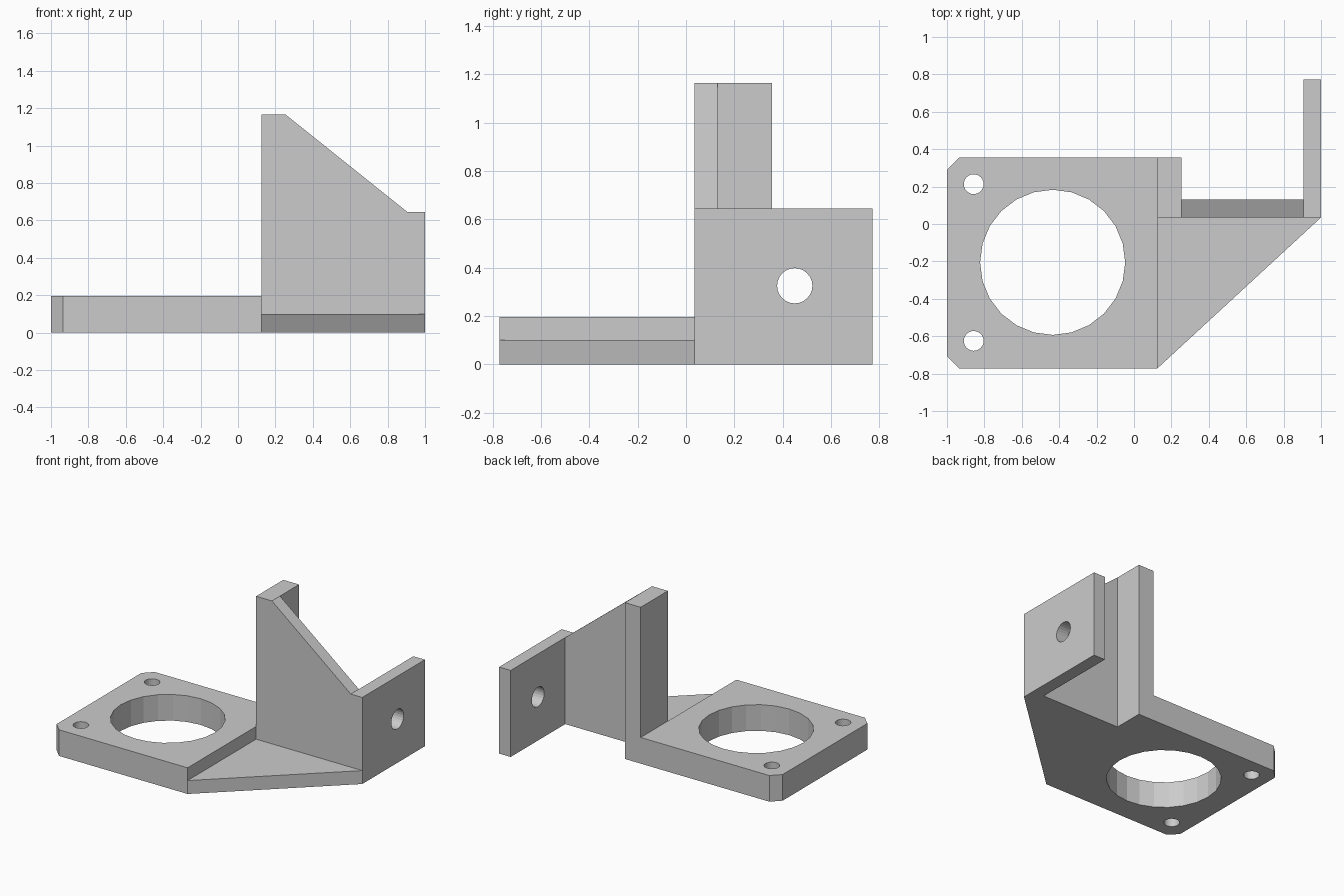
import bpy
import bmesh
import math
from mathutils import Matrix, Vector

default = bpy.data.objects.get("Cube")
if default:
    bpy.data.objects.remove(default, do_unlink=True)

grey = bpy.data.materials.new("plain grey")
grey.use_nodes = True
grey.diffuse_color = (0.6, 0.6, 0.6, 1)
grey.node_tree.nodes["Principled BSDF"].inputs["Base Color"].default_value = (0.6, 0.6, 0.6, 1)

# Shared limits of the bracket
LEFT, RIGHT = -1.0, 1.0
FRONT, BACK = -0.772, 0.772
STEP_X = 0.125        # where the thick plate meets the upright wall
WALL_Y = 0.035        # front face of the upright wall
PLATE_BACK = 0.355
THICK = 0.095


def finish(name, bm):
    bmesh.ops.recalc_face_normals(bm, faces=bm.faces)
    mesh = bpy.data.meshes.new(name)
    bm.to_mesh(mesh)
    bm.free()
    mesh.materials.append(grey)
    obj = bpy.data.objects.new(name, mesh)
    bpy.context.collection.objects.link(obj)
    return obj


def prism(name, points, start, end, axis="Z"):
    """Extrude an outline along Z (points are x, y) or Y (points are x, z)."""
    bm = bmesh.new()
    verts = [bm.verts.new((a, b, start) if axis == "Z" else (a, start, b)) for a, b in points]
    face = bm.faces.new(verts)
    new = bmesh.ops.extrude_face_region(bm, geom=[face])["geom"]
    length = end - start
    offset = Vector((0, 0, length)) if axis == "Z" else Vector((0, length, 0))
    bmesh.ops.translate(bm, vec=offset, verts=[v for v in new if isinstance(v, bmesh.types.BMVert)])
    return finish(name, bm)


def block(name, x0, x1, y0, y1, height):
    return prism(name, [(x0, y0), (x1, y0), (x1, y1), (x0, y1)], 0, height)


def drill(name, centre, radius, sides, along_x=False):
    bm = bmesh.new()
    turn = Matrix.Rotation(math.radians(90), 4, "Y") if along_x else Matrix()
    spin = Matrix.Rotation(math.radians(90), 4, "Z")
    bmesh.ops.create_cone(bm, cap_ends=True, segments=sides, radius1=radius, radius2=radius,
                          depth=0.6, matrix=Matrix.Translation(centre) @ turn @ spin)
    return finish(name, bm)


def combine(target, tool, operation):
    mod = target.modifiers.new(tool.name, "BOOLEAN")
    mod.operation = operation
    mod.solver = "EXACT"
    mod.object = tool
    bpy.context.view_layer.objects.active = target
    bpy.ops.object.modifier_apply(modifier=mod.name)
    bpy.data.objects.remove(tool, do_unlink=True)


# Thick base plate with two clipped corners
c = 0.065
bracket = prism("mounting_bracket", [
    (LEFT + c, FRONT), (STEP_X, FRONT), (STEP_X, PLATE_BACK),
    (LEFT + c, PLATE_BACK), (LEFT, PLATE_BACK - c), (LEFT, FRONT + c)], 0, 0.195)

# Upright post, sloped wall, end tab and thin floor brace
parts = [
    block("upright_post", STEP_X, 0.255, WALL_Y, PLATE_BACK, 1.165),
    prism("sloped_wall", [(STEP_X, 0), (RIGHT, 0), (RIGHT, 0.645), (0.905, 0.645),
                          (0.255, 1.165), (STEP_X, 1.165)], WALL_Y, WALL_Y + THICK, "Y"),
    block("end_tab", 0.905, RIGHT, WALL_Y, BACK, 0.645),
    prism("floor_brace", [(STEP_X, FRONT), (RIGHT, WALL_Y), (STEP_X, WALL_Y)], 0, 0.1),
]
for part in parts:
    combine(bracket, part, "UNION")

# Large opening, two screw holes and the hole through the end tab
holes = [drill("large_opening", (-0.435, -0.205, 0.1), 0.388, 24),
         drill("tab_hole", (0.95, 0.45, 0.325), 0.073, 24, along_x=True)]
holes += [drill("screw_hole", (-0.857, y, 0.1), 0.053, 24) for y in (0.213, -0.625)]
for hole in holes:
    combine(bracket, hole, "DIFFERENCE")

# Merge coplanar faces left by the joins
bm = bmesh.new()
bm.from_mesh(bracket.data)
bmesh.ops.remove_doubles(bm, verts=bm.verts, dist=0.0005)
bmesh.ops.dissolve_limit(bm, angle_limit=math.radians(1), verts=bm.verts, edges=bm.edges)
bm.to_mesh(bracket.data)
bm.free()
